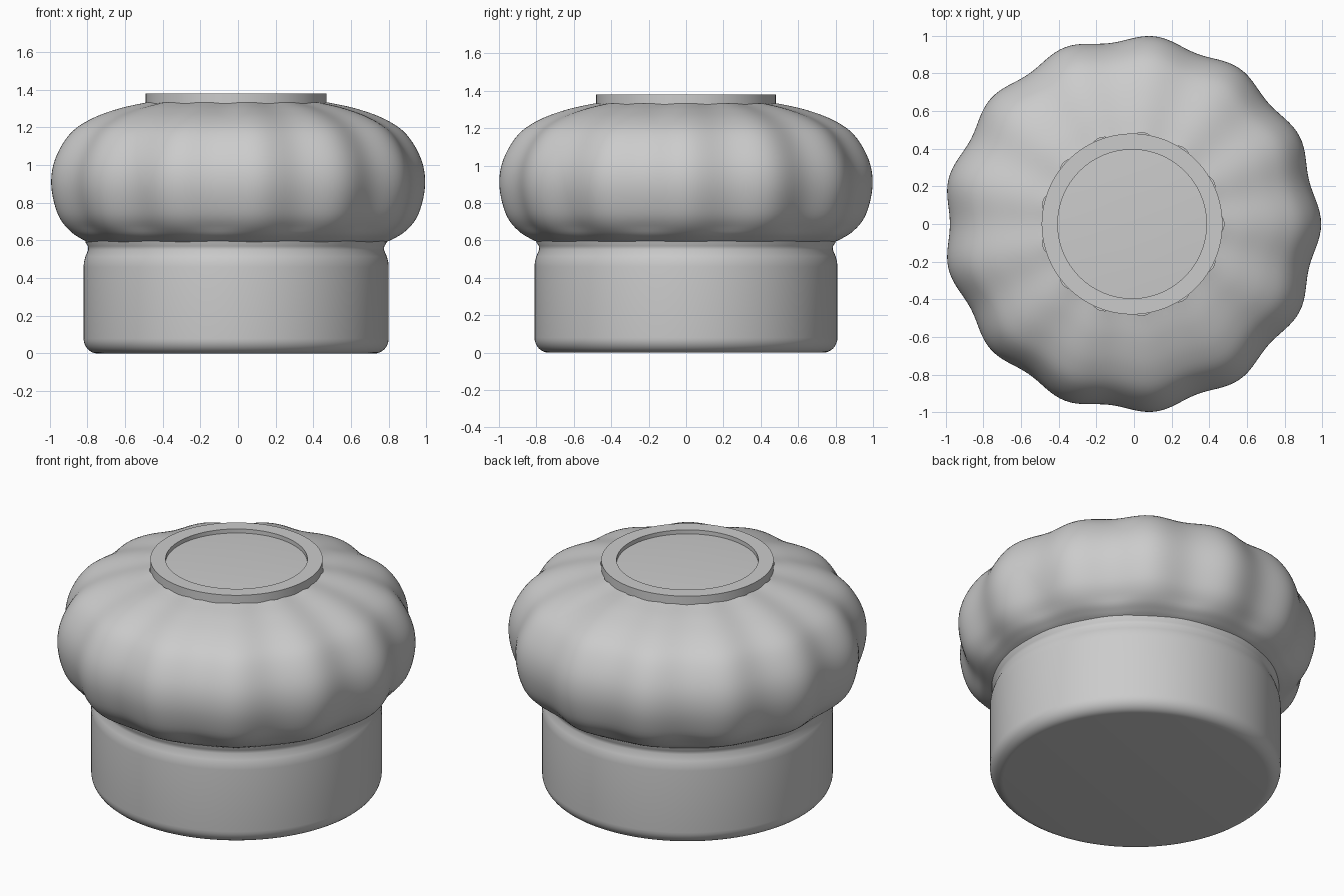
import bpy, bmesh
from math import sin, cos, pi, radians
from mathutils import Vector

if "Cube" in bpy.data.objects:
    bpy.data.objects.remove(bpy.data.objects["Cube"])

CX = -0.01      # axis offset that centres the 13-lobed outline
LOBES = 13


def smooth_path(pts, steps=5):
    """Catmull-Rom curve through (radius, height) points."""
    p = [Vector(q) for q in pts]
    p = [2 * p[0] - p[1]] + p + [2 * p[-1] - p[-2]]
    out = []
    for a, b, c, d in zip(p, p[1:], p[2:], p[3:]):
        for i in range(steps):
            t = i / steps
            out.append(0.5 * (2 * b + (c - a) * t + (2 * a - 5 * b + 4 * c - d) * t * t
                              + (3 * b - a - 3 * c + d) * t ** 3))
    return [tuple(v) for v in out] + [tuple(p[-2])]


def lathe(name, profile, segs=208, wave=None, angle=35):
    """Spin a profile around the axis; zero radius closes to a pole."""
    bm = bmesh.new()
    rings = []
    for r, z in profile:
        if r == 0:
            rings.append([bm.verts.new((CX, 0, z))] * segs)
            continue
        ring = []
        for k in range(segs):
            t = 2 * pi * k / segs
            rr = r + (wave(z) * cos(LOBES * t) if wave else 0)
            ring.append(bm.verts.new((CX + rr * cos(t), rr * sin(t), z)))
        rings.append(ring)
    for lo, hi in zip(rings, rings[1:]):
        for k in range(segs):
            n = (k + 1) % segs
            quad = list(dict.fromkeys((lo[k], lo[n], hi[n], hi[k])))
            bm.faces.new(quad)
    bmesh.ops.recalc_face_normals(bm, faces=bm.faces)
    mesh = bpy.data.meshes.new(name)
    bm.to_mesh(mesh)
    bm.free()
    ob = bpy.data.objects.new(name, mesh)
    bpy.context.collection.objects.link(ob)
    bpy.ops.object.select_all(action='DESELECT')
    ob.select_set(True)
    bpy.context.view_layer.objects.active = ob
    bpy.ops.object.shade_smooth_by_angle(angle=radians(angle))
    return ob


# round base with a filleted foot, waisted neck and flared lip
fillet = [(0.735 + 0.075 * sin(a * pi / 16), 0.08 - 0.08 * cos(a * pi / 16)) for a in range(9)]
neck = [(0.81, 0.46), (0.808, 0.485), (0.80, 0.515), (0.785, 0.55),
        (0.787, 0.57), (0.80, 0.59), (0.80, 0.605), (0, 0.605)]
lathe("base", [(0, 0)] + fillet + neck, angle=40)

# puffed, lobed upper body
puff = smooth_path([(0.79, 0.59), (0.83, 0.61), (0.885, 0.65), (0.95, 0.74), (0.985, 0.89),
                    (0.965, 1.03), (0.885, 1.165), (0.77, 1.245), (0.62, 1.30), (0.47, 1.333)])


def lobe_depth(z):
    return 0.018 * min(1, max(0, (z - 0.57) / 0.1))


lathe("puffed_body", puff, wave=lobe_depth, angle=60)

# raised rim on top with a shallow, slightly domed lid inside
lathe("top_rim", [(0.48, 1.30), (0.48, 1.38), (0.395, 1.38), (0.395, 1.35)], segs=128)
lathe("lid", [(0.40, 1.355), (0.30, 1.36), (0.15, 1.364), (0, 1.365)], segs=128)
